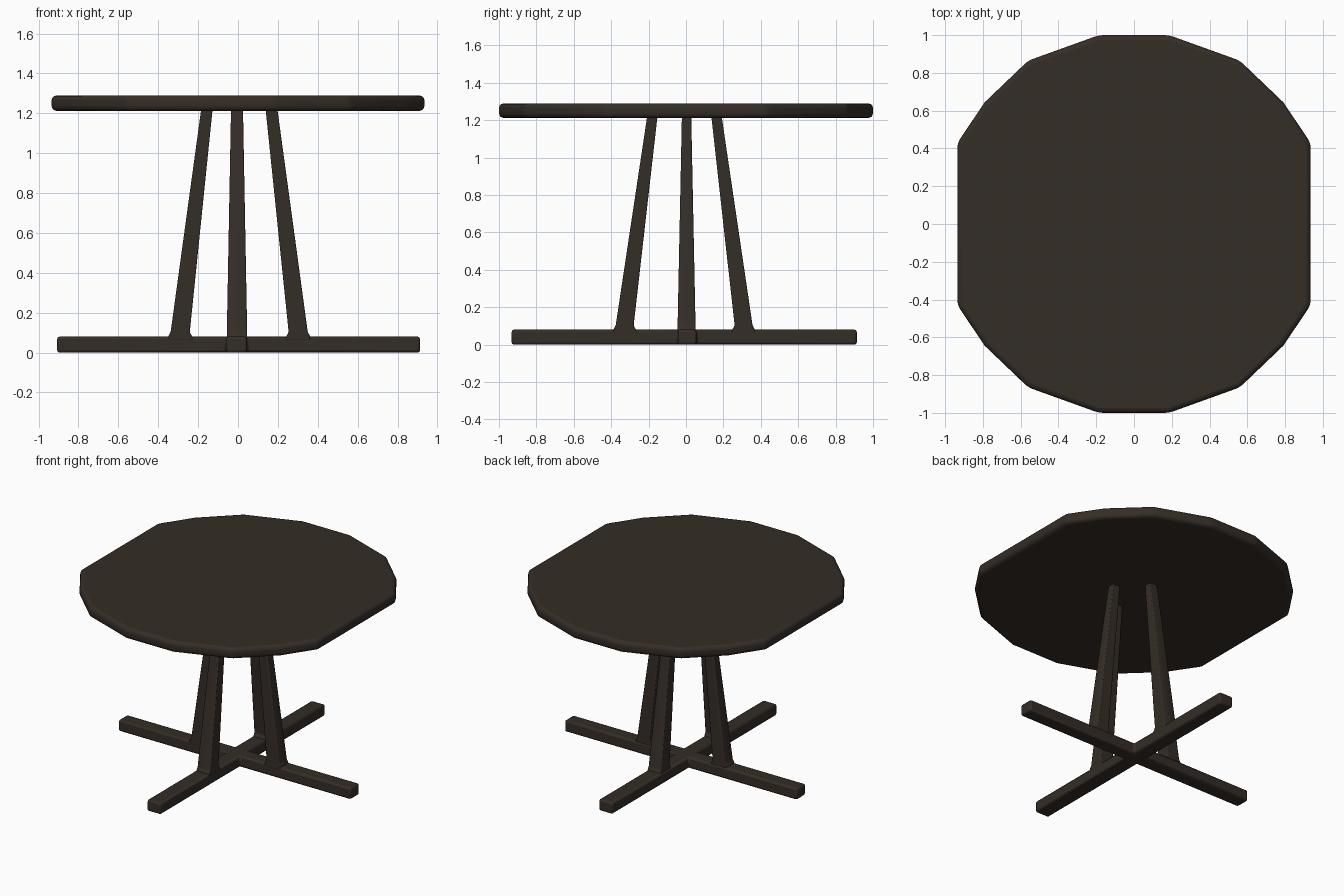
import bpy, bmesh, math

if "Cube" in bpy.data.objects:
    bpy.data.objects.remove(bpy.data.objects["Cube"])

wood = bpy.data.materials.new("dark_wood")
wood.diffuse_color = (0.035, 0.026, 0.020, 1)
wood.use_nodes = True
wood.node_tree.nodes["Principled BSDF"].inputs["Base Color"].default_value = wood.diffuse_color


def make(name, verts, faces, bevel, segments, limit=15):
    """Mesh object with rounded edges and smooth shading."""
    mesh = bpy.data.meshes.new(name)
    mesh.from_pydata(verts, [], faces)
    bm = bmesh.new()
    bm.from_mesh(mesh)
    bmesh.ops.recalc_face_normals(bm, faces=bm.faces)
    bm.to_mesh(mesh)
    bm.free()
    obj = bpy.data.objects.new(name, mesh)
    bpy.context.collection.objects.link(obj)
    mesh.materials.append(wood)
    mod = obj.modifiers.new("rounded_edges", 'BEVEL')
    mod.width, mod.segments = bevel, segments
    mod.limit_method, mod.angle_limit = 'ANGLE', math.radians(limit)
    bpy.ops.object.select_all(action='DESELECT')
    obj.select_set(True)
    bpy.context.view_layer.objects.active = obj
    bpy.ops.object.shade_smooth_by_angle(angle=math.radians(35))
    return obj


def loft(name, rings, bevel, segments):
    """Skin a stack of equal-length rings, capped at both ends."""
    n = len(rings[0])
    verts = [v for ring in rings for v in ring]
    faces = [list(range(n)), list(range(len(verts) - n, len(verts)))]
    for k in range(len(rings) - 1):
        for i in range(n):
            j = (i + 1) % n
            faces.append([k * n + i, k * n + j, (k + 1) * n + j, (k + 1) * n + i])
    return make(name, verts, faces, bevel, segments)


def prism(name, outline, z0, z1, bevel, segments):
    return loft(name, [[(x, y, z) for x, y in outline] for z in (z0, z1)], bevel, segments)


# Faceted table top, one quarter of the outline mirrored round
quarter = [(0.935, 0.43), (0.79, 0.645), (0.56, 0.865), (0.185, 1.0)]
half = quarter + [(-x, y) for x, y in reversed(quarter)]
outline = half + [(-x, -y) for x, y in half]
prism("table_top", outline, 1.212, 1.29, 0.025, 3)

# Cross-shaped base in one piece
cx, cy, wx, wy = -0.008, 0.006, 0.053, 0.05
x0, x1, y0, y1 = -0.907, 0.913, -0.932, 0.913
l, r, f, b = cx - wx, cx + wx, cy - wy, cy + wy
prism("cross_base", [(l, y0), (r, y0), (r, f), (x1, f), (x1, b), (r, b),
                     (r, y1), (l, y1), (l, b), (x0, b), (x0, f), (l, f)],
      0.0, 0.08, 0.012, 2)


# Tapered legs leaning inwards, with a small flare where they meet the base
def leg(name, axis, sign, foot, head, centre, foot_w, head_w):
    a0, a1 = foot
    levels = [(0.06, a0 - 0.02, a1 + 0.014, foot_w),
              (0.082, a0 - 0.012, a1 + 0.012, foot_w),
              (0.102, a0, a1, foot_w),
              (1.225, head[0], head[1], head_w)]
    rings = []
    for z, a, c, w in levels:
        pts = [(a, -w), (c, -w), (c, w), (a, w)]
        if axis == 'x':
            rings.append([(sign * p, centre[1] + q, z) for p, q in pts])
        else:
            rings.append([(centre[0] + q, sign * p, z) for p, q in pts])
    loft(name, rings, 0.006, 2)


leg("right_leg", 'x', 1, (0.254, 0.350), (0.138, 0.197), (cx, cy - 0.003), 0.048, 0.025)
leg("left_leg", 'x', -1, (0.242, 0.338), (0.127, 0.184), (cx, cy - 0.003), 0.048, 0.025)
leg("back_leg", 'y', 1, (0.260, 0.356), (0.135, 0.190), (cx + 0.003, cy), 0.051, 0.030)
leg("front_leg", 'y', -1, (0.280, 0.376), (0.152, 0.207), (cx + 0.003, cy), 0.051, 0.030)
